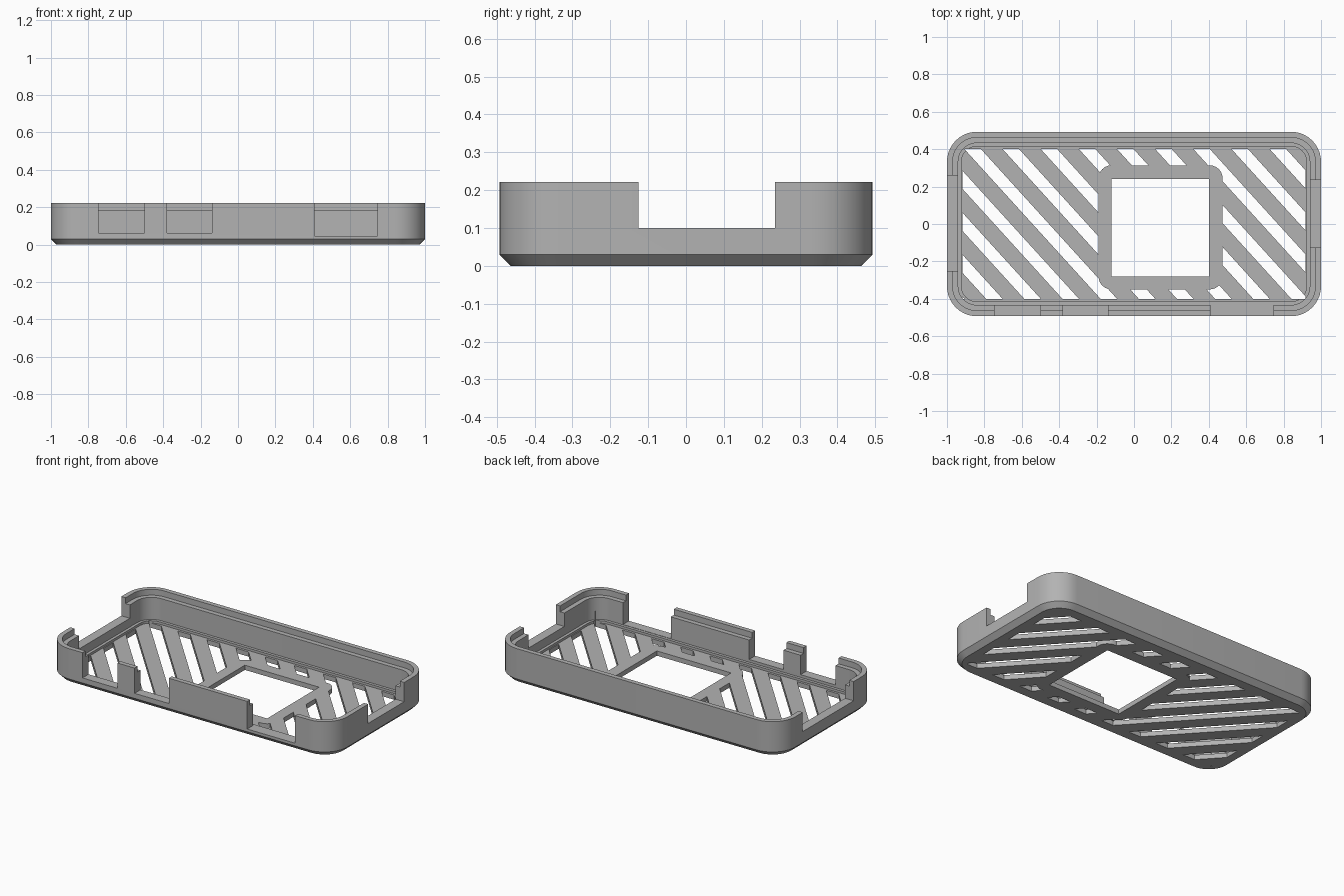
import bpy, bmesh, math

cube = bpy.data.objects.get("Cube")
if cube:
    bpy.data.objects.remove(cube, do_unlink=True)

grey = bpy.data.materials.new("mid_grey")
grey.use_nodes = True
colour = (0.45, 0.45, 0.45, 1)
grey.diffuse_color = colour
grey.node_tree.nodes["Principled BSDF"].inputs["Base Color"].default_value = colour


def rounded_rect(hx, hy, r, steps=10, cx=0, cy=0):
    """Counter-clockwise rounded rectangle outline."""
    pts = []
    for i, (sx, sy) in enumerate([(1, 1), (-1, 1), (-1, -1), (1, -1)]):
        for k in range(steps + 1):
            a = math.pi / 2 * (i + k / steps)
            pts.append((cx + sx * (hx - r) + r * math.cos(a),
                        cy + sy * (hy - r) + r * math.sin(a)))
    return pts


def loft(bm, rings):
    """Skin a list of (outline, z) rings and cap both ends."""
    loops = [[bm.verts.new((x, y, z)) for x, y in pts] for pts, z in rings]
    for a, b in zip(loops, loops[1:]):
        for i in range(len(a)):
            j = (i + 1) % len(a)
            bm.faces.new((a[i], a[j], b[j], b[i]))
    bm.faces.new(loops[0][::-1])
    bm.faces.new(loops[-1])


def make(name, solids):
    bm = bmesh.new()
    for rings in solids:
        loft(bm, rings)
    bmesh.ops.recalc_face_normals(bm, faces=bm.faces)
    mesh = bpy.data.meshes.new(name)
    bm.to_mesh(mesh)
    bm.free()
    mesh.materials.append(grey)
    ob = bpy.data.objects.new(name, mesh)
    bpy.context.collection.objects.link(ob)
    return ob


def prism(pts, z0, z1):
    return [(pts, z0), (pts, z1)]


def box(x0, x1, y0, y1, z0, z1):
    return prism([(x0, y0), (x1, y0), (x1, y1), (x0, y1)], z0, z1)


def boolean(target, cutter, operation="DIFFERENCE"):
    mod = target.modifiers.new("cut", "BOOLEAN")
    mod.operation, mod.solver, mod.object = operation, "EXACT", cutter
    bpy.context.view_layer.objects.active = target
    bpy.ops.object.modifier_apply(modifier=mod.name)
    bpy.data.objects.remove(cutter, do_unlink=True)


# Tray: chamfered base, wall, stepped rim, inner ledge and floor in one skin
HX, HY, R = 1.0, 0.493, 0.16
sections = [(0.03, 0), (0, 0.03), (0, 0.222), (0.03, 0.222), (0.03, 0.185),
            (0.06, 0.185), (0.06, 0.045), (0.078, 0.045), (0.078, 0.03)]
tray = make("case_tray", [[(rounded_rect(HX - d, HY - d, R - d), z)
                           for d, z in sections]])

# Diagonal vent slots, clipped to the floor window and the central frame
SLOPE, PITCH, WIDTH, TOP = 1.1, 0.204, 0.088, 0.40
slots = []
for k in range(-9, 6):
    x = -0.09 + k * PITCH
    dy = 0.05
    top, low = TOP + dy, -TOP - dy
    xt, xb = x - dy / SLOPE, x + (TOP - low) / SLOPE
    slots.append(prism([(xt, top), (xb, low), (xb + WIDTH, low), (xt + WIDTH, top)],
                       -0.05, 0.1))
vents = make("vent_cutter", slots)
boolean(vents, make("window", [box(-0.916, 0.916, -TOP, TOP, -0.1, 0.2)]), "INTERSECT")
frame = rounded_rect(0.332, 0.332, 0.07, 6, 0.142, -0.018)
boolean(vents, make("frame", [prism(frame, -0.1, 0.2)]))
boolean(tray, vents)

# Square opening in the floor
boolean(tray, make("opening", [box(-0.12, 0.4, -0.28, 0.24, -0.1, 0.1)]))

# Port notches: three in the front wall, one in each end wall
for x0, x1, z in [(-0.745, -0.5, 0.062), (-0.38, -0.14, 0.062), (0.41, 0.745, 0.047)]:
    boolean(tray, make("front_port", [box(x0, x1, -0.6, -0.425, z, 0.4)]))
boolean(tray, make("left_port", [box(0.925, 1.1, -0.125, 0.235, 0.1, 0.4)]))
boolean(tray, make("right_port", [box(-1.1, -0.925, -0.25, 0.26, 0.1, 0.4)]))

# Smooth the rounded corners, keep edges crisp
bpy.ops.object.select_all(action="DESELECT")
tray.select_set(True)
bpy.context.view_layer.objects.active = tray
bpy.ops.object.shade_smooth_by_angle(angle=math.radians(30))
